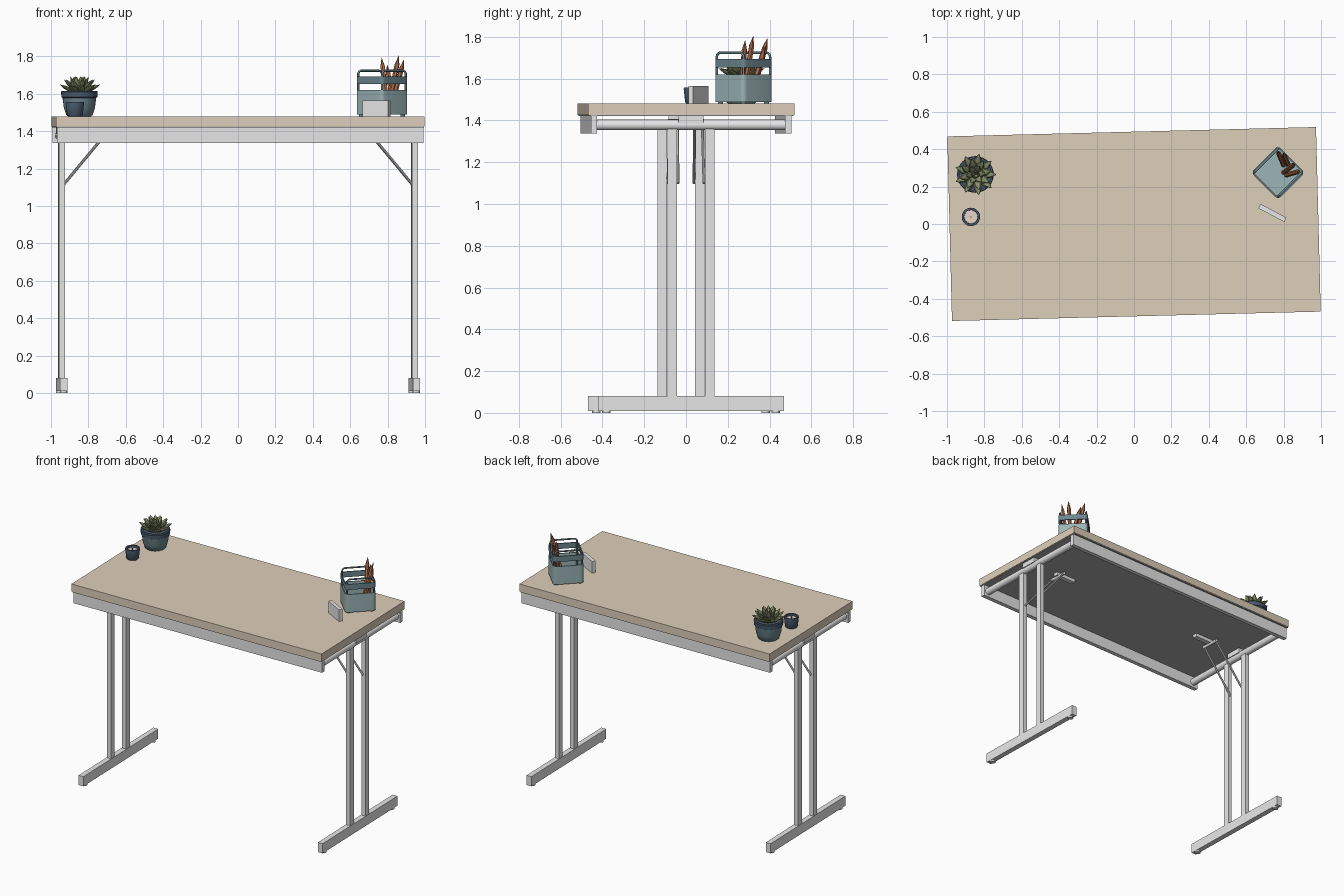
import bpy, bmesh, math
from mathutils import Matrix, Vector

if "Cube" in bpy.data.objects:
    bpy.data.objects.remove(bpy.data.objects["Cube"])

def mat(name, r, g, b):
    m = bpy.data.materials.new(name)
    m.diffuse_color = (r, g, b, 1)
    m.use_nodes = True
    m.node_tree.nodes["Principled BSDF"].inputs["Base Color"].default_value = m.diffuse_color
    return m

TAN = mat("tan_wood", .73, .62, .49)
DARK = mat("mid_grey", .42, .42, .42)
METAL = mat("light_grey_metal", .80, .80, .80)
WHITE = mat("white", .92, .92, .92)
SLATE = mat("slate_blue", .15, .24, .275)
NAVY = mat("navy", .07, .105, .155)
GREEN = mat("leaf_green", .24, .28, .145)
TEAL = mat("pale_teal", .33, .46, .47)
BROWN = mat("pencil_brown", .42, .15, .07)
WAX = mat("wax", .80, .66, .57)

T, R = Matrix.Translation, Matrix.Rotation
TABLE = R(0.0254, 4, 'Z')          # the table is turned slightly
ID = Matrix.Identity(4)

def finish(name, bm, material, m=ID, smooth=True):
    bmesh.ops.recalc_face_normals(bm, faces=bm.faces)
    me = bpy.data.meshes.new(name)
    bm.to_mesh(me)
    bm.free()
    me.transform(m)
    me.materials.append(material)
    if smooth:
        me.shade_smooth()
        me.set_sharp_from_angle(angle=math.radians(35))
    ob = bpy.data.objects.new(name, me)
    bpy.context.collection.objects.link(ob)
    return ob

def box(name, c, d, material, m=TABLE):
    bm = bmesh.new()
    bmesh.ops.create_cube(bm, size=1, matrix=T(c) @ Matrix.Diagonal((*d, 1)))
    return finish(name, bm, material, m, False)

def add_lathe(bm, profile, segs, m=ID):
    rings = []
    for r, z in profile:
        n = 1 if r == 0 else segs
        rings.append([bm.verts.new(m @ Vector((r * math.cos(2 * math.pi * i / segs),
                      r * math.sin(2 * math.pi * i / segs), z))) for i in range(n)])
    for a, b in zip(rings, rings[1:]):
        for i in range(segs):
            j = (i + 1) % segs
            vs = [a[i % len(a)], a[j % len(a)], b[j % len(b)], b[i % len(b)]]
            bm.faces.new(list(dict.fromkeys(vs)))

def lathe(name, profile, material, m=ID, segs=32):
    bm = bmesh.new()
    add_lathe(bm, profile, segs)
    return finish(name, bm, material, m)

def rod(name, a, b, r, material, m=TABLE, segs=16, tip=0):
    a, b = Vector(a), Vector(b)
    L = (b - a).length
    end = [(r, L - tip), (0, L)]
    aim = T(a) @ (b - a).to_track_quat('Z', 'Y').to_matrix().to_4x4()
    return lathe(name, [(0, 0), (r, 0)] + end, material, m @ aim, segs)

def wire(name, pts, r, material, m):
    cu = bpy.data.curves.new(name, 'CURVE')
    cu.dimensions = '3D'
    cu.bevel_depth, cu.bevel_resolution, cu.use_fill_caps = r, 2, True
    sp = cu.splines.new('POLY')
    sp.points.add(len(pts) - 1)
    for p, q in zip(sp.points, pts):
        p.co = (*(m @ Vector(q)), 1)
    cu.materials.append(material)
    ob = bpy.data.objects.new(name, cu)
    bpy.context.collection.objects.link(ob)

def rounded_square(h, r, n=5):
    pts = []
    for k, (sx, sy) in enumerate([(1, 1), (-1, 1), (-1, -1), (1, -1)]):
        for i in range(n + 1):
            a = math.pi / 2 * (k + i / n)
            pts.append((sx * (h - r) + r * math.cos(a), sy * (h - r) + r * math.sin(a)))
    return pts

def rounded_wall(name, h, r, t, z0, z1, material, m):
    bm = bmesh.new()
    o, i = rounded_square(h, r), rounded_square(h - t, r - t)
    loops = [[bm.verts.new((x, y, z)) for x, y in p] for p, z in ((o, z0), (o, z1), (i, z1), (i, z0))]
    for k in range(4):
        a, b = loops[k], loops[(k + 1) % 4]
        for j in range(len(a)):
            l = (j + 1) % len(a)
            bm.faces.new((a[j], a[l], b[l], b[j]))
    return finish(name, bm, material, m)

# Table top, grey underside and long rails
box("table_top", (0, 0, 1.4525), (1.972, .987, .055), TAN)
box("underside_panel", (0, 0, 1.423), (1.965, .98, .006), DARK)
for s, n in ((-1, "front"), (1, "back")):
    box(n + "_rail", (0, s * .465, 1.38), (1.96, .03, .085), METAL)

# Folding leg frames, mirrored left and right
for s, n in ((-1, "left"), (1, "right")):
    x = s * .943
    rod(n + "_cross_tube", (x, -.455, 1.378), (x, .455, 1.378), .025, METAL)
    box(n + "_tube_clamp", (x, 0, 1.403), (.06, .12, .036), METAL)
    box(n + "_foot_bar", (x, 0, .045), (.038, .89, .07), METAL)
    for t, k in ((-1, "front"), (1, "back")):
        box(f"{n}_{k}_post", (x, t * .09, .72), (.032, .045, 1.30), METAL)
        rod(f"{n}_{k}_foot_pad", (x, t * .405, 0), (x, t * .405, .015), .02, METAL)
        rod(f"{n}_{k}_brace", (s * .945, t * .062, 1.10), (s * .70, t * .06, 1.395), .007, METAL, segs=10)
    rod(n + "_brace_pin", (s * .70, -.068, 1.395), (s * .70, .068, 1.395), .011, METAL)
    box(n + "_latch_plate", (s * .64, 0, 1.408), (.16, .035, .024), METAL)

# Succulent in a pot
P = T((-.848, .265, 1.48))
lathe("pot_body", [(0, 0), (.062, 0), (.07, .006), (.083, .045), (.091, .105), (0, .105)], SLATE, P)
lathe("pot_rim", [(.089, .098), (.096, .102), (.098, .13), (.094, .136), (.084, .136), (.084, .10)], NAVY, P)
lathe("pot_soil", [(0, .11), (.086, .11), (.086, .118), (0, .122)], NAVY, P)
bm = bmesh.new()
for count, tilt, length, off in ((9, 64, .125, 0), (8, 46, .118, .3), (6, 27, .11, .1), (3, 9, .10, .5)):
    for i in range(count):
        az = 2 * math.pi * (i + off) / count
        m = (T((0, 0, .115)) @ R(az, 4, 'Z') @ R(math.radians(tilt), 4, 'Y')
             @ Matrix.Diagonal((.5, 1, length, 1)))
        add_lathe(bm, [(0, 0), (.010, .02), (.021, .45), (.019, .7), (.008, .9), (0, 1)], 8, m)
finish("succulent_leaves", bm, GREEN, P)

# Candle in a small cup
C = T((-.872, .038, 1.48))
lathe("candle_cup", [(0, 0), (.036, 0), (.042, .008), (.049, .07), (.048, .077), (.037, .077),
                     (.036, .05), (0, .05)], NAVY, C)
lathe("candle_wax", [(0, .045), (.036, .045), (.036, .062), (0, .062)], WAX, C)
rod("candle_wick", (0, 0, .06), (0, 0, .075), .003, NAVY, C, 8)

# Upright white block
box("white_block", (0, 0, .0425), (.156, .026, .085), WHITE, T((.74, .059, 1.48)) @ R(math.radians(-28), 4, 'Z'))

# Pencil holder: tray, upper band, hoops, feet
H = T((.77, .275, 1.48)) @ R(math.radians(45), 4, 'Z')
rounded_wall("holder_body", .102, .022, .006, .009, .14, TEAL, H)
box("holder_floor", (0, 0, .016), (.186, .186, .01), TEAL, H)
rounded_wall("holder_band", .102, .022, .006, .173, .213, SLATE, H)
for sx in (-1, 1):
    for sy in (-1, 1):
        rod("holder_foot", (sx * .078, sy * .078, 0), (sx * .078, sy * .078, .012), .012, SLATE, H)
for s in (-1, 1):
    y, top, c = s * .09, .243, .02
    arc = [(-.09 + c - c * math.cos(a), y, top - c + c * math.sin(a))
           for a in [math.pi / 2 * i / 5 for i in range(6)]]
    hoop = [(-.09, y, .03)] + arc
    hoop += [(-p[0], p[1], p[2]) for p in reversed(hoop)]
    wire("holder_hoop", hoop, .006, SLATE, H)

# Pencils leaning in the holder
for a, b in (((.80, .315, 1.51), (.768, .39, 1.795)), ((.83, .305, 1.51), (.797, .38, 1.757)),
             ((.80, .275, 1.51), (.86, .322, 1.805)), ((.815, .262, 1.51), (.888, .283, 1.785))):
    rod("pencil", a, b, .013, BROWN, ID, 6, .05)
